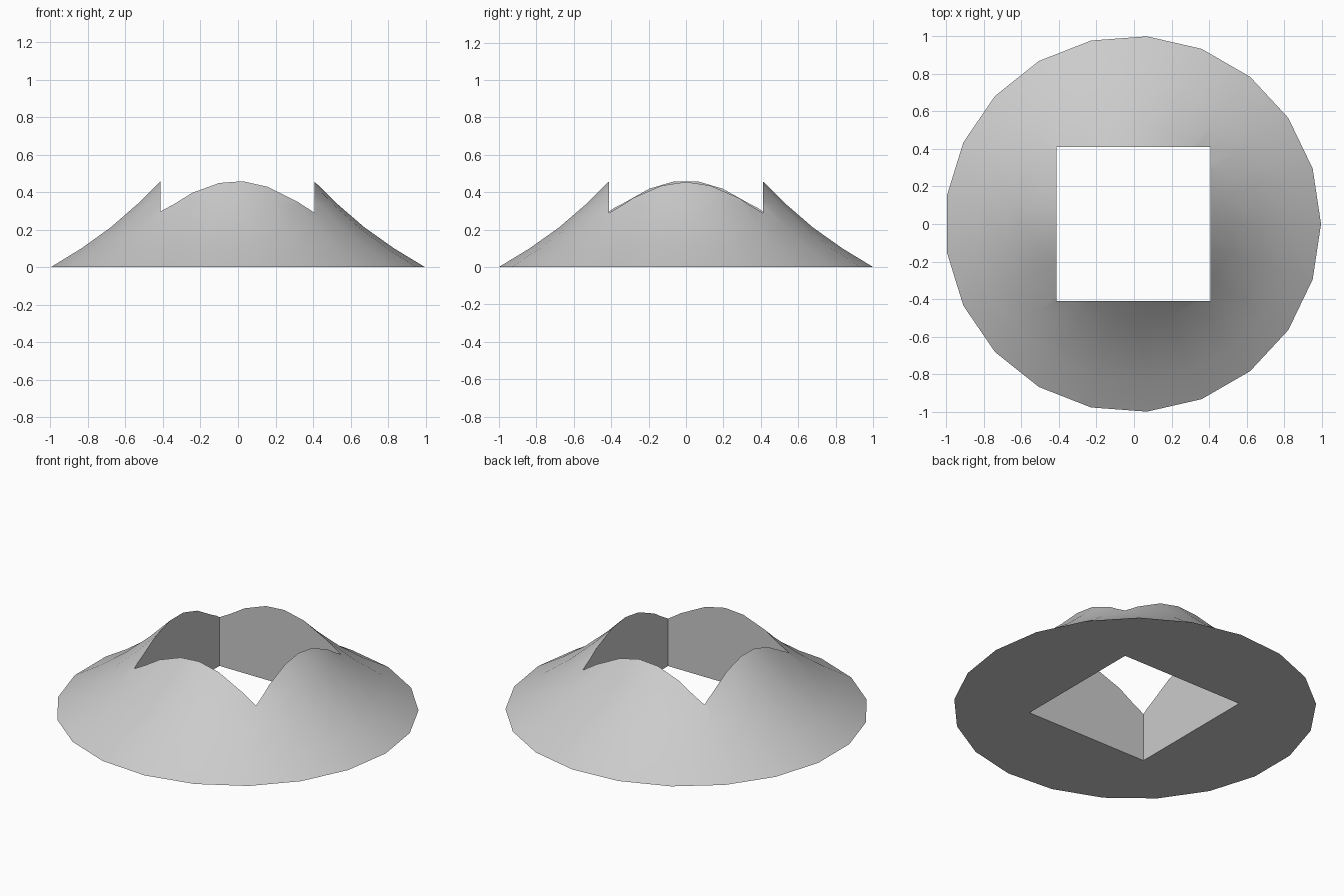
import bpy
import bmesh
from math import cos, sin, tau, radians

cube = bpy.data.objects.get("Cube")
if cube:
    bpy.data.objects.remove(cube, do_unlink=True)

SIDES = 21
SHIFT = -0.006  # centres the odd-sided outline
PROFILE = [(1.003, 0), (0.838, 0.10), (0.68, 0.212), (0.535, 0.337), (0.41, 0.46), (0.30, 0.59)]

grey = bpy.data.materials.new("plain grey")
grey.use_nodes = True
colour = (0.6, 0.6, 0.6, 1)
grey.diffuse_color = colour
grey.node_tree.nodes["Principled BSDF"].inputs["Base Color"].default_value = colour


def make_object(name, bm):
    bmesh.ops.recalc_face_normals(bm, faces=bm.faces)
    mesh = bpy.data.meshes.new(name)
    bm.to_mesh(mesh)
    bm.free()
    mesh.materials.append(grey)
    obj = bpy.data.objects.new(name, mesh)
    bpy.context.collection.objects.link(obj)
    return obj


# Flared skirt: concave profile turned around the vertical axis
bm = bmesh.new()
rings = [[bm.verts.new((r * cos(tau * i / SIDES) + SHIFT, r * sin(tau * i / SIDES), z))
          for i in range(SIDES)] for r, z in PROFILE]
for low, high in zip(rings, rings[1:]):
    for i in range(SIDES):
        j = (i + 1) % SIDES
        bm.faces.new((low[i], low[j], high[j], high[i]))
bm.faces.new(rings[0])
bm.faces.new(rings[-1])
skirt = make_object("flared_skirt", bm)

# Square opening straight through the middle
bm = bmesh.new()
bmesh.ops.create_cube(bm, size=1)
bmesh.ops.scale(bm, vec=(0.822, 0.822, 3), verts=bm.verts)
bmesh.ops.translate(bm, vec=(-0.002, 0, 0), verts=bm.verts)
cutter = make_object("opening_cutter", bm)

cut = skirt.modifiers.new("square opening", "BOOLEAN")
cut.operation = "DIFFERENCE"
cut.solver = "EXACT"
cut.object = cutter

bpy.ops.object.select_all(action="DESELECT")
skirt.select_set(True)
bpy.context.view_layer.objects.active = skirt
bpy.ops.object.modifier_apply(modifier=cut.name)
bpy.data.objects.remove(cutter, do_unlink=True)

# Smooth slope with crisp rim and opening
bpy.ops.object.shade_smooth_by_angle(angle=radians(30))
